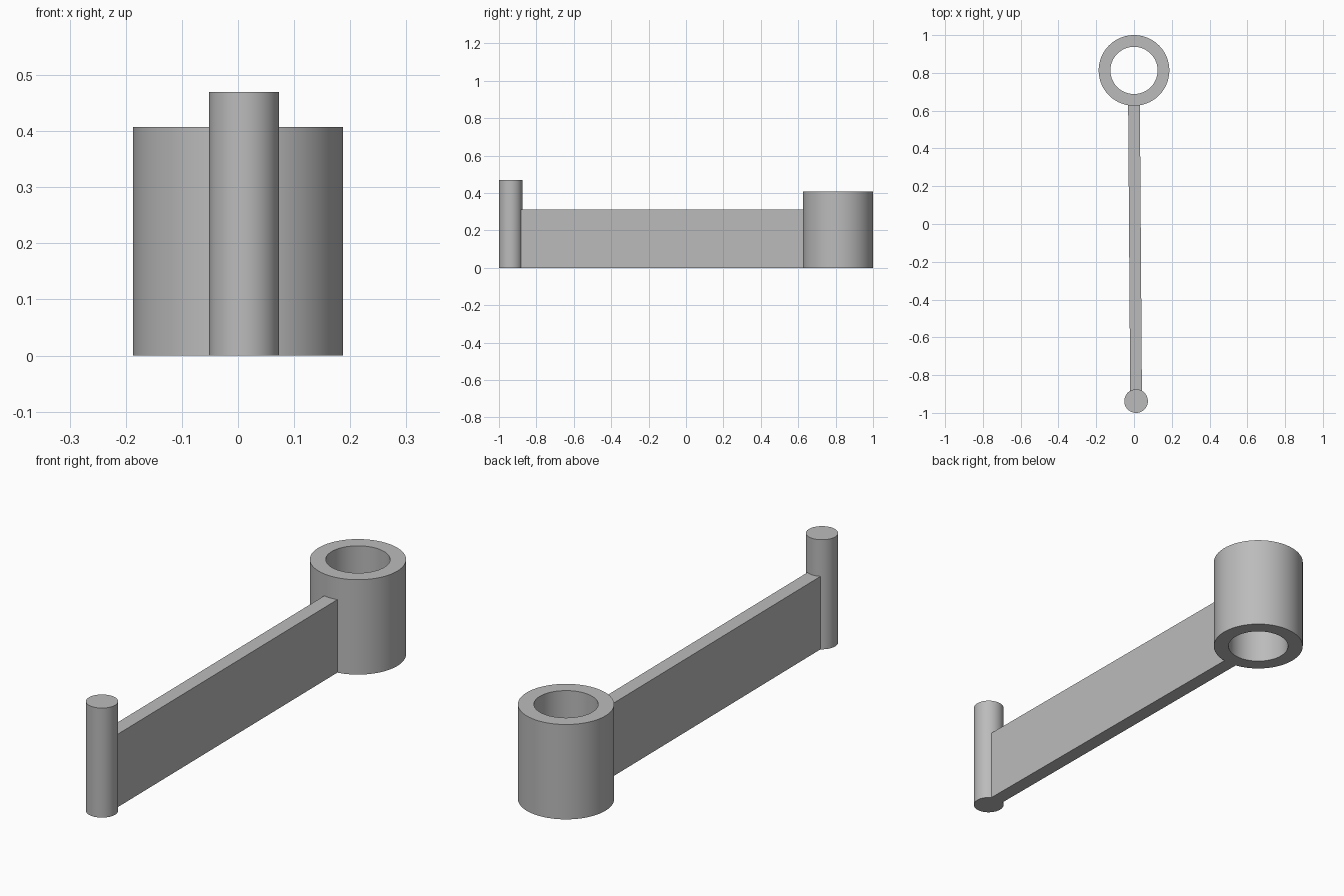
import bpy
import bmesh
from math import radians
from mathutils import Vector, Matrix

cube = bpy.data.objects.get("Cube")
if cube:
    bpy.data.objects.remove(cube, do_unlink=True)

# Single plain grey material
grey = bpy.data.materials.new("plain_grey")
grey.use_nodes = True
colour = (0.5, 0.5, 0.5, 1)
grey.diffuse_color = colour
grey.node_tree.nodes["Principled BSDF"].inputs["Base Color"].default_value = colour

SEGMENTS = 96
ring_centre = Vector((0, 0.813, 0))
pin_centre = Vector((0.011, -0.9375, 0))


def finish(name, bm, location=(0, 0, 0), smooth=False):
    bmesh.ops.recalc_face_normals(bm, faces=bm.faces)
    mesh = bpy.data.meshes.new(name)
    bm.to_mesh(mesh)
    bm.free()
    mesh.materials.append(grey)
    obj = bpy.data.objects.new(name, mesh)
    obj.location = location
    bpy.context.collection.objects.link(obj)
    if smooth:
        bpy.ops.object.select_all(action="DESELECT")
        obj.select_set(True)
        bpy.context.view_layer.objects.active = obj
        bpy.ops.object.shade_smooth_by_angle(angle=radians(30))
    return obj


# Hollow bearing sleeve: a rectangular wall section spun about z
bm = bmesh.new()
inner, outer, height = 0.125, 0.187, 0.407
section = [bm.verts.new(p) for p in
           ((inner, 0, 0), (outer, 0, 0), (outer, 0, height), (inner, 0, height))]
edges = [bm.edges.new((section[i], section[(i + 1) % 4])) for i in range(4)]
bmesh.ops.spin(bm, geom=section + edges, cent=(0, 0, 0), axis=(0, 0, 1),
               angle=radians(360), steps=SEGMENTS, use_merge=True)
bmesh.ops.remove_doubles(bm, verts=bm.verts, dist=0.0001)
finish("sleeve", bm, ring_centre, smooth=True)

# Solid upright pin
bm = bmesh.new()
pin_height = 0.47
bmesh.ops.create_cone(bm, cap_ends=True, segments=SEGMENTS, radius1=0.0625,
                      radius2=0.0625, depth=pin_height,
                      matrix=Matrix.Translation((0, 0, pin_height / 2)))
finish("pin", bm, pin_centre, smooth=True)

# Flat web running from inside the sleeve wall to inside the pin
bm = bmesh.new()
start = ring_centre + Vector((0, -0.16, 0))
end = pin_centre + Vector((0, 0.03, 0))
half = Vector((0.031, 0, 0))
base = bm.faces.new([bm.verts.new(p) for p in
                     (start - half, start + half, end + half, end - half)])
top = bmesh.ops.extrude_face_region(bm, geom=[base])["geom"]
bmesh.ops.translate(bm, vec=(0, 0, 0.313),
                    verts=[v for v in top if isinstance(v, bmesh.types.BMVert)])
finish("arm", bm)
